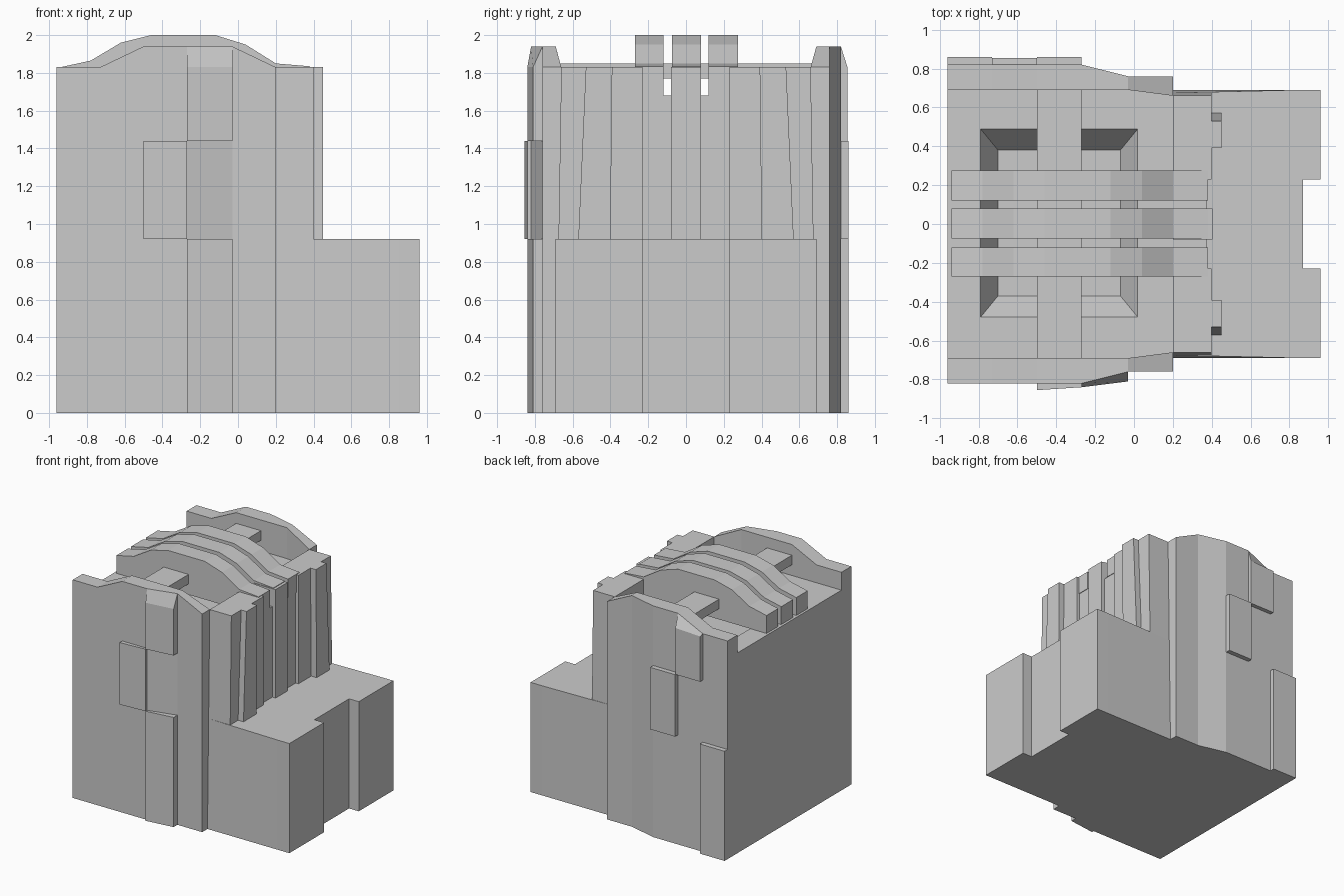
import bpy, bmesh

if "Cube" in bpy.data.objects:
    bpy.data.objects.remove(bpy.data.objects["Cube"])

ROOF, LOW, TOP = 1.68, 0.92, 1.83


def loft(name, a, b):
    """Solid between two matching rings of 3D points."""
    bm = bmesh.new()
    va = [bm.verts.new(p) for p in a]
    vb = [bm.verts.new(p) for p in b]
    bm.faces.new(va)
    bm.faces.new(vb)
    n = len(a)
    for i in range(n):
        j = (i + 1) % n
        bm.faces.new((va[i], va[j], vb[j], vb[i]))
    bmesh.ops.recalc_face_normals(bm, faces=bm.faces)
    me = bpy.data.meshes.new(name)
    bm.to_mesh(me)
    bm.free()
    ob = bpy.data.objects.new(name, me)
    bpy.context.collection.objects.link(ob)
    return ob


def ring(pts, z):
    return [(x, y, z) for x, y in pts]


def rect(x0, x1, y0, y1):
    return [(x0, y0), (x1, y0), (x1, y1), (x0, y1)]


def box(name, x0, x1, y0, y1, z0, z1):
    r = rect(x0, x1, y0, y1)
    return loft(name, ring(r, z0), ring(r, z1))


def mirrored(half):
    return half + [(x, -y) for x, y in reversed(half)]


# tower core with a sloped roof pit
plan = mirrored([(-0.96, 0.82), (-0.27, 0.82), (-0.03, 0.76), (0.2, 0.76)])
core = loft("tower_core", ring(plan, 0), ring(plan, ROOF))
pit = loft("pit_cutter", ring(rect(-0.70, -0.07, -0.37, 0.38), ROOF - 0.15),
           ring(rect(-0.79, 0.02, -0.48, 0.49), ROOF))
for v in pit.data.vertices:
    if v.co.z > ROOF - 0.01:
        v.co.z += 0.002
pit.hide_render = True
pit.hide_viewport = True
cut = core.modifiers.new("pit", 'BOOLEAN')
cut.operation = 'DIFFERENCE'
cut.solver = 'EXACT'
cut.object = pit

# low front block with a notch, sides leaning in slightly near the tower
notch = [(0.96, 0.23), (0.87, 0.23)]
low = mirrored([(0.2, 0.69), (0.85, 0.69), (0.96, 0.69)] + notch)
high = mirrored([(0.2, 0.675), (0.85, 0.69), (0.96, 0.69)] + notch)
loft("low_block", ring(low, 0), ring(high, LOW))

# parapets: stations of x, inner y, outer y, top z
stations = [(-0.96, 0.69, 0.82, 1.83), (-0.73, 0.69, 0.82, 1.83),
            (-0.50, 0.69, 0.82, 1.94), (-0.27, 0.69, 0.82, 1.94),
            (-0.03, 0.69, 0.76, 1.94), (0.2, 0.66, 0.76, 1.83)]
for side, s in (("back", 1), ("front", -1)):
    bm = bmesh.new()
    rows = []
    for x, yi, yo, z in stations:
        rows.append([bm.verts.new(p) for p in ((x, s * yi, ROOF), (x, s * yo, ROOF),
                                               (x, s * yo, z), (x, s * yi, z))])
    for r, q in zip(rows, rows[1:]):
        for i in range(4):
            j = (i + 1) % 4
            bm.faces.new((r[i], r[j], q[j], q[i]))
    bm.faces.new(rows[0])
    bm.faces.new(rows[-1])
    bmesh.ops.recalc_face_normals(bm, faces=bm.faces)
    me = bpy.data.meshes.new(side + "_parapet")
    bm.to_mesh(me)
    bm.free()
    bpy.context.collection.objects.link(bpy.data.objects.new(side + "_parapet", me))

# upper front wall: centre, slots, sides and leaning pilasters
box("wall_centre", 0.2, 0.405, -0.08, 0.08, LOW, TOP)
for s in (1, -1):
    def strip(x0, x1, y0, y1):
        return [(x0, s * y0), (x1, s * y0), (x1, s * y1), (x0, s * y1)]
    loft("wall_slot", ring(strip(0.2, 0.375, 0.08, 0.23), LOW),
         ring(strip(0.2, 0.375, 0.08, 0.23), ROOF))
    loft("wall_side", ring(strip(0.2, 0.4, 0.23, 0.675), LOW),
         ring(strip(0.2, 0.4, 0.23, 0.66), TOP))
    loft("pilaster", ring(strip(0.4, 0.45, 0.40, 0.57), LOW),
         ring(strip(0.4, 0.45, 0.39, 0.53), TOP))

# arched roof ribs
arch = [(-0.94, ROOF), (-0.94, 1.83), (-0.78, 1.865), (-0.62, 1.96), (-0.46, 2.0),
        (-0.12, 2.0), (0.04, 1.95), (0.2, 1.85), (0.38, 1.835), (0.38, ROOF)]
for y0, y1 in ((-0.27, -0.12), (-0.075, 0.08), (0.12, 0.275)):
    loft("roof_rib", [(x, y0, z) for x, z in arch], [(x, y1, z) for x, z in arch])

# cross beam under the ribs
box("cross_beam", -0.50, -0.27, -0.69, 0.69, 1.77, 1.85)

# back wall plates
box("back_plate_low", -0.96, -0.73, 0.82, 0.86, 0, LOW)
box("back_plate_mid", -0.50, -0.27, 0.82, 0.86, LOW, 1.44)
loft("back_plate_top", ring(rect(-0.73, -0.50, 0.82, 0.855), 1.44),
     [(-0.73, 0.82, 1.83), (-0.50, 0.82, 1.94), (-0.50, 0.855, 1.83), (-0.73, 0.855, 1.82)])

# front wall plates following the taper
loft("front_plate_mid", ring([(-0.50, -0.82), (-0.50, -0.855), (-0.27, -0.84), (-0.27, -0.82)], LOW),
     ring([(-0.50, -0.82), (-0.50, -0.855), (-0.27, -0.84), (-0.27, -0.82)], 1.44))
taper = [(-0.27, -0.82), (-0.27, -0.84), (-0.03, -0.81), (-0.03, -0.76)]
loft("front_plate_low", ring(taper, 0), ring(taper, LOW))
loft("front_plate_top", ring(taper, 1.44),
     [(x, y, z) for (x, y), z in zip(taper, (1.94, 1.83, 1.83, 1.94))])
